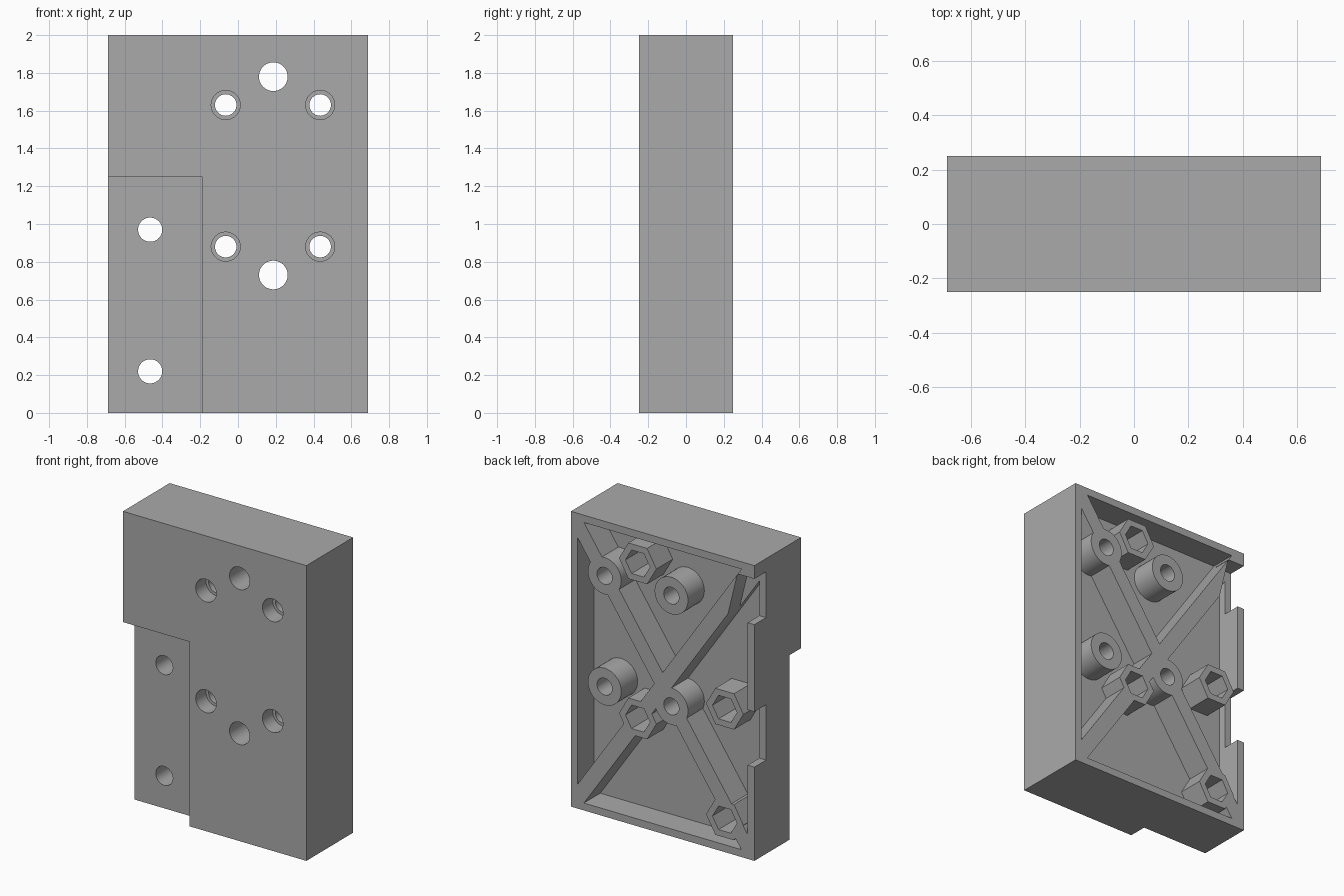
import bpy, bmesh, math

if "Cube" in bpy.data.objects:
    bpy.data.objects.remove(bpy.data.objects["Cube"], do_unlink=True)

grey = bpy.data.materials.new("plain grey")
grey.use_nodes = True
grey.diffuse_color = (0.4, 0.4, 0.4, 1)
grey.node_tree.nodes["Principled BSDF"].inputs["Base Color"].default_value = (0.4, 0.4, 0.4, 1)


def prism(name, outline, y0, y1):
    """Extrude an x-z outline along y."""
    bm = bmesh.new()
    face = bm.faces.new([bm.verts.new((x, y0, z)) for x, z in outline])
    side = bmesh.ops.extrude_face_region(bm, geom=[face])["geom"]
    moved = [v for v in side if isinstance(v, bmesh.types.BMVert)]
    bmesh.ops.translate(bm, verts=moved, vec=(0, y1 - y0, 0))
    bmesh.ops.recalc_face_normals(bm, faces=bm.faces)
    mesh = bpy.data.meshes.new(name)
    bm.to_mesh(mesh)
    bm.free()
    mesh.materials.append(grey)
    obj = bpy.data.objects.new(name, mesh)
    bpy.context.collection.objects.link(obj)
    return obj


def rect(x0, x1, z0, z1):
    return [(x0, z0), (x1, z0), (x1, z1), (x0, z1)]


def ngon(centre, r, n):
    turns = [2 * math.pi * i / n for i in range(n)]
    return [(centre[0] + r * math.cos(a), centre[1] + r * math.sin(a)) for a in turns]


def cut(target, cutter):
    """Subtract the cutter, then discard it."""
    bpy.ops.object.select_all(action="DESELECT")
    bpy.context.view_layer.objects.active = target
    target.select_set(True)
    mod = target.modifiers.new("cut", "BOOLEAN")
    mod.operation = "DIFFERENCE"
    mod.solver = "EXACT"
    mod.object = cutter
    bpy.ops.object.modifier_apply(modifier=mod.name)
    bpy.data.objects.remove(cutter, do_unlink=True)


W, D, H = 0.6875, 0.25, 2.0
WALL, FLOOR, RIB = 0.05, 0.075, 0.052
round_spots = [(x, z) for x in (-0.065, 0.435) for z in (0.88, 1.63)]
large_nuts = [(0.187, 0.73), (0.187, 1.78)]
small_nuts = [(-0.465, 0.22), (-0.465, 0.97)]

# Rear hollow, leaving diagonal ribs and bosses standing
hollow = prism("hollow", rect(WALL - W, W - WALL, WALL, H - WALL), FLOOR, D + 0.1)
length = math.hypot(W, H / 2)
for s in (1, -1):
    dx, dz = s * W / length, H / 2 / length
    corners = [(a * 1.5, b * RIB) for a, b in rect(-1, 1, -1, 1)]
    outline = [(a * dx - b * dz, 1 + a * dz + b * dx) for a, b in corners]
    cut(hollow, prism("rib", outline, 0, D + 0.2))
for spot in round_spots:
    cut(hollow, prism("round_boss", ngon(spot, 0.125, 40), 0.01, D + 0.25))
for spot in large_nuts + small_nuts:
    cut(hollow, prism("nut_boss", ngon(spot, 0.14, 6), 0.02, D + 0.3))

# Main block with the front step and rear hollow
block = prism("mounting_block", rect(-W, W, 0, H), -D, D)
cut(block, prism("step", rect(-1, -0.1875, -0.5, 1.25), -0.5, -0.125))
cut(block, hollow)

# Side wall notches
cut(block, prism("upper_notch", [(-0.8, 1.6), (-0.485, 1.6), (-0.56, 1.91), (-0.8, 1.91)], 0.125, 0.5))
cut(block, prism("lower_notch", rect(-0.8, -0.615, 0.635, 1.01), 0.125, 0.5))

# Screw holes, counterbores and nut pockets
for spot in round_spots:
    cut(block, prism("hole", ngon(spot, 0.057, 40), -0.5, 0.5))
    cut(block, prism("counterbore", ngon(spot, 0.077, 40), -0.5, -0.14))
for spots, r in ((large_nuts, 0.076), (small_nuts, 0.064)):
    for spot in spots:
        cut(block, prism("hole", ngon(spot, r, 40), -0.5, 0.5))
        cut(block, prism("nut_pocket", ngon(spot, 0.092, 6), 0.06, 0.5))

bpy.ops.object.select_all(action="DESELECT")
block.select_set(True)
bpy.context.view_layer.objects.active = block
bpy.ops.object.shade_smooth_by_angle(angle=math.radians(25))
